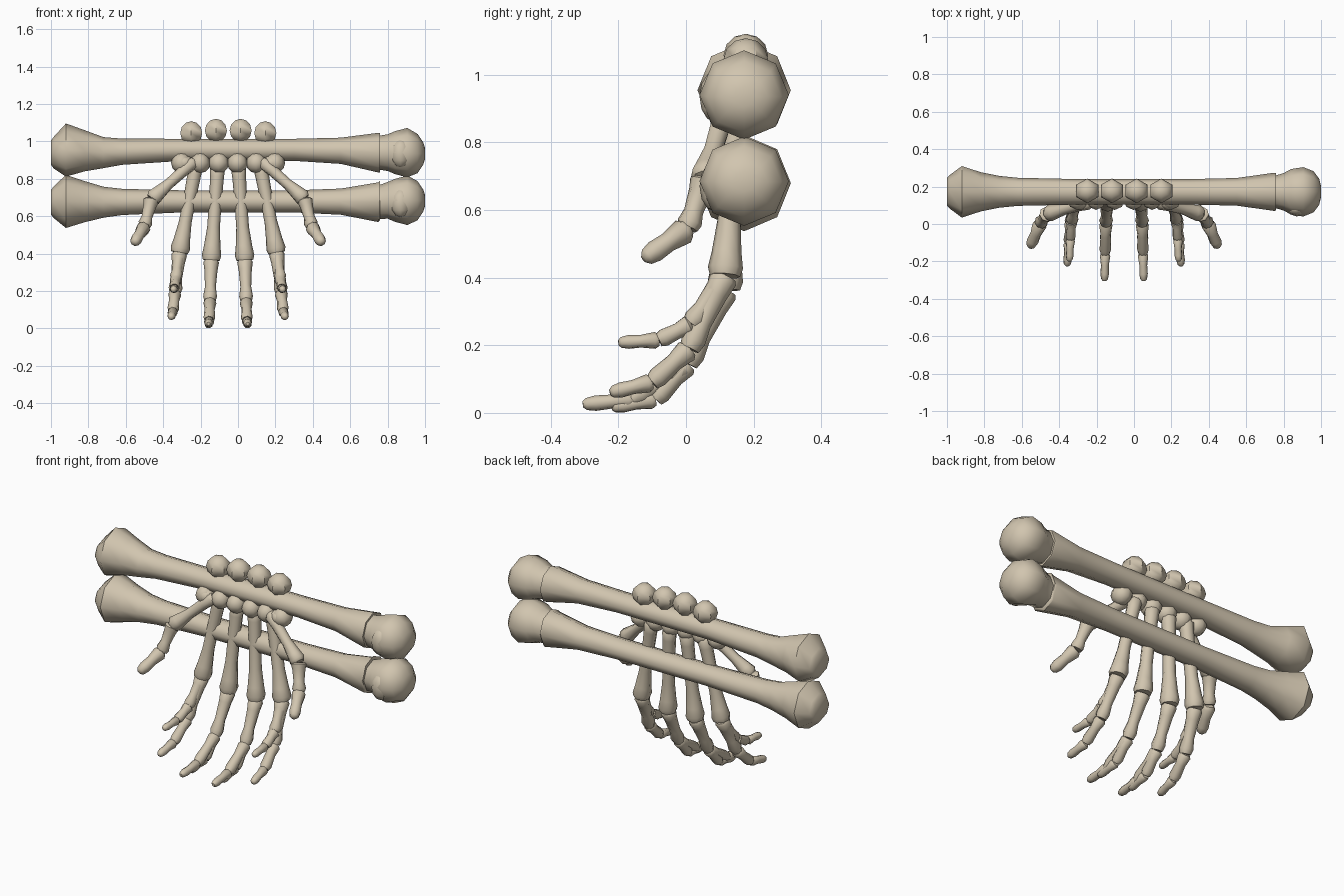
import bpy, bmesh, math
from mathutils import Vector

if "Cube" in bpy.data.objects:
    bpy.data.objects.remove(bpy.data.objects["Cube"], do_unlink=True)

bone_mat = bpy.data.materials.new("bone ivory")
bone_mat.use_nodes = True
bone_mat.diffuse_color = (0.64, 0.56, 0.43, 1)
bone_mat.node_tree.nodes["Principled BSDF"].inputs["Base Color"].default_value = (0.64, 0.56, 0.43, 1)

HAND_X = -0.053  # mirror line of the two overlapping hands


def finish(bm, name):
    bmesh.ops.recalc_face_normals(bm, faces=bm.faces)
    mesh = bpy.data.meshes.new(name)
    bm.to_mesh(mesh)
    bm.free()
    mesh.materials.append(bone_mat)
    ob = bpy.data.objects.new(name, mesh)
    bpy.context.collection.objects.link(ob)
    bpy.ops.object.select_all(action='DESELECT')
    ob.select_set(True)
    bpy.context.view_layer.objects.active = ob
    bpy.ops.object.shade_smooth_by_angle(angle=math.radians(50))
    return ob


def tube(name, rings, side, up, sides=8):
    """Skin rings given as (centre, half width, half depth)."""
    bm = bmesh.new()
    loops = []
    for c, a, b in rings:
        loop = []
        for i in range(sides):
            t = math.tau * i / sides
            loop.append(bm.verts.new(c + side * a * math.cos(t) + up * b * math.sin(t)))
        loops.append(loop)
    for p, q in zip(loops, loops[1:]):
        for i in range(sides):
            j = (i + 1) % sides
            bm.faces.new((p[i], p[j], q[j], q[i]))
    bm.faces.new(loops[0])
    bm.faces.new(loops[-1])
    return finish(bm, name)


def finger_bone(name, start, end, profile):
    """Knuckled bone: profile holds (fraction along, radius)."""
    start, end = Vector(start), Vector(end)
    axis = (end - start).normalized()
    side = axis.cross(Vector((0, 1, 0.3))).normalized()
    up = side.cross(axis)
    return tube(name, [(start.lerp(end, f), r, r) for f, r in profile], side, up)


def ball(name, centre, size, u=8, v=6):
    bm = bmesh.new()
    bmesh.ops.create_uvsphere(bm, u_segments=u, v_segments=v, radius=1)
    for vert in bm.verts:
        vert.co = Vector(centre) + Vector([p * s for p, s in zip(vert.co, size)])
    return finish(bm, name)


# Long arm bones: (x, half depth, half height, z shift)
SHAFT = [(-1.0, .075, .065, 0), (-.985, .09, .085, 0), (-.92, .138, .142, .014), (-.82, .105, .11, .01),
         (-.72, .085, .083, 0), (-.62, .075, .07, .005), (-.3, .068, .059, .015), (.3, .068, .059, .015),
         (.55, .074, .07, .01), (.75, .102, .106, 0), (.76, .1, .105, 0)]
KNOB = [(.75, .085, .09, 0), (.8, .1, .098, 0), (.84, .122, .115, 0), (.905, .132, .132, 0),
        (.96, .11, .105, -.005), (.99, .07, .06, -.005), (1.0, .03, .03, -.005)]
for label, z, s in (("upper", .94, 1), ("lower", .675, 1)):
    for part, prof in (("shaft", SHAFT), ("knob", KNOB)):
        rings = [(Vector((x, .172, z + dz * (1 if label == "upper" else .3) + .01 * (x > .75) * (label == "lower"))), a, b)
                 for x, a, b, dz in prof]
        tube(f"{label}_arm_{part}", rings, Vector((0, 1, 0)), Vector((0, 0, 1)))
    ball(f"{label}_arm_condyle", (.87, .085, z - .005), (.055, .045, .075))

# Wrist bones: a row on top of the arm and a row below
for i in range(4):
    mid = i in (1, 2)
    ball(f"wrist_top_{i}", (-.25 + .132 * i, .177, 1.058 if mid else 1.045), (.068, .066, .063), 6, 6)
for i in range(6):
    ball(f"wrist_low_{i}", (HAND_X + .1 * (i - 2.5), .135, .885), (.055, .06, .055), 8, 6)

# Profiles of the hand bones
META = [(0, .028), (.03, .04), (.12, .037), (.35, .034), (.65, .034), (.85, .044),
        (.95, .052), (1, .045)]
THUMB_META = [(0, .024), (.06, .036), (.25, .031), (.6, .029), (.85, .04), (.95, .045), (1, .033)]
PHALANX = [(0, .034), (.05, .042), (.25, .035), (.65, .029), (.88, .037), (1, .03)]
MIDDLE = [(0, .026), (.08, .035), (.4, .027), (.85, .031), (1, .024)]
TIP = [(0, .02), (.1, .028), (.45, .021), (.75, .023), (.93, .018), (1, .009)]
SHAPES = (META, PHALANX, MIDDLE, TIP)

# Joint chains as (distance from mirror line, y, z)
INNER = [(.055, .15, .87), (.09, .115, .365), (.097, .005, .145), (.1, -.1, .055)]
OUTER = [(.17, .15, .88), (.26, .115, .405)]
CHAINS = {
    "middle_finger": INNER + [(.105, -.305, .025)],
    "ring_finger": INNER[:3] + [(.1, -.09, .04), (.105, -.22, .016)],
    "index_finger": OUTER + [(.284, .01, .19), (.295, -.1, .09), (.305, -.225, .06)],
    "little_finger": OUTER + [(.28, .015, .262), (.287, -.08, .215), (.292, -.2, .208)],
}
SIZE = {"ring_finger": .97, "little_finger": .9}

for sign, hand in ((1, "left"), (-1, "right")):
    def place(p):
        return (HAND_X + sign * p[0], p[1], p[2])

    for finger, chain in CHAINS.items():
        # Middle bones of the long finger end short of its stretched tip
        for k, (p, q) in enumerate(zip(chain, chain[1:])):
            scale = SIZE.get(finger, 1)
            prof = [(f, r * scale) for f, r in SHAPES[k]]
            if finger == "middle_finger" and k == 2:
                q = (.101, -.16, .04)
            if finger == "middle_finger" and k == 3:
                p = (.101, -.155, .04)
            finger_bone(f"{hand}_{finger}_{k}", place(p), place(q), prof)

    # Thumb
    thumb = [(.18, .115, .895), (.41, .055, .69), (.447, .005, .545), (.503, -.125, .455)]
    for k, shape in enumerate((THUMB_META, PHALANX, TIP)):
        prof = [(f, r * (1.4 if k == 2 else 1)) for f, r in shape]
        finger_bone(f"{hand}_thumb_{k}", place(thumb[k]), place(thumb[k + 1]), prof)
    ball(f"{hand}_thumb_wrist", place((.235, .125, .885)), (.055, .05, .04))
